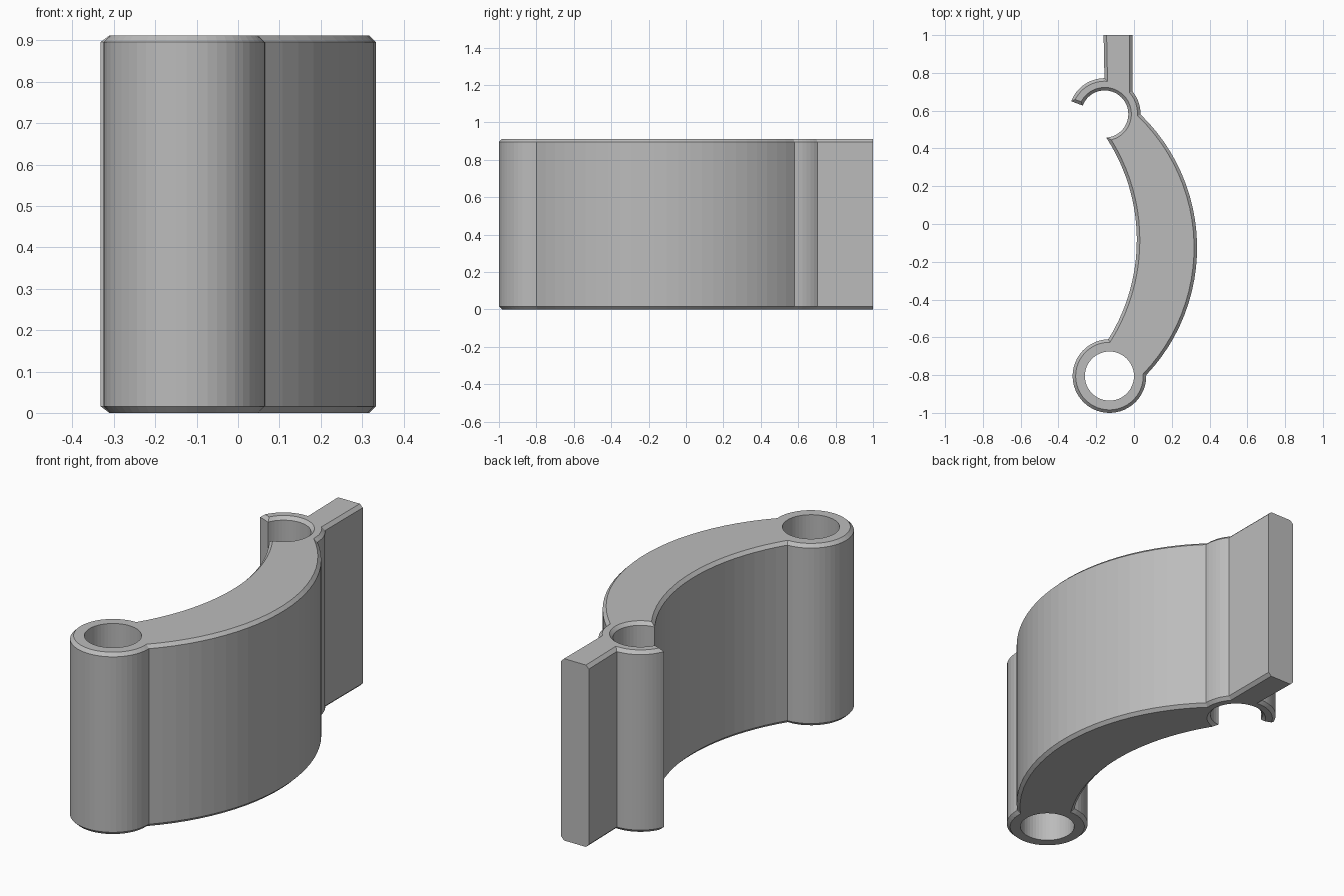
import bpy
import bmesh
from math import atan2, cos, sin, pi, radians
from mathutils import Vector
from mathutils.geometry import (intersect_sphere_sphere_2d,
                                intersect_line_sphere_2d,
                                intersect_line_line_2d)

if "Cube" in bpy.data.objects:
    bpy.data.objects.remove(bpy.data.objects["Cube"])

HEIGHT, CHAMFER = 0.912, 0.016
RING, RING_R, BORE_R = Vector((-0.13, -0.805)), 0.195, 0.13
HOOK, HOOK_R, SOCKET_R = Vector((-0.155, 0.582)), 0.19, 0.125
BACK, BACK_R = Vector((-0.646, -0.125)), 0.98      # convex side of the blade
BELLY, BELLY_R = Vector((-0.975, -0.085)), 0.99    # concave side of the blade


def nearest(points, hint):
    return min((p for p in points if p), key=lambda p: (p - Vector(hint)).length)


def circles(c1, r1, c2, r2, hint):
    return nearest(intersect_sphere_sphere_2d(c1, r1, c2, r2), hint)


def line_circle(line, c, r, hint):
    return nearest(intersect_line_sphere_2d(*line, c, r, False), hint)


def arc(c, start, end, count, ccw=True):
    """Points from start towards end around c, leaving out the end."""
    a, b = (atan2(p.y - c.y, p.x - c.x) for p in (start, end))
    sweep = (b - a) % (2 * pi) if ccw else -((a - b) % (2 * pi))
    r = (start - c).length
    return [c + r * Vector((cos(a + sweep * i / count), sin(a + sweep * i / count)))
            for i in range(count)]


def outline(d):
    """Arm outline, moved inward by d everywhere except at the stem end."""
    stem_r = (Vector((-0.008 - d, 0.6)), Vector((-0.008 - d, 1)))
    stem_l = (Vector((-0.153 + d, 0.6)), Vector((-0.161 + d, 1)))
    ray = Vector((cos(radians(159)), sin(radians(159))))
    shift = Vector((ray.y, -ray.x)) * d
    cut = (HOOK + shift, HOOK + ray + shift)

    ring_top = circles(RING, RING_R - d, BELLY, BELLY_R + d, (-0.13, -0.61))
    ring_side = circles(RING, RING_R - d, BACK, BACK_R - d, (0.06, -0.8))
    hook_side = circles(HOOK, HOOK_R - d, BACK, BACK_R - d, (0.03, 0.58))
    base_r = line_circle(stem_r, HOOK, HOOK_R - d, (0, 0.7))
    base_l = line_circle(stem_l, HOOK, HOOK_R - d, (-0.15, 0.77))
    lip_out = line_circle(cut, HOOK, HOOK_R - d, (-0.33, 0.65))
    lip_in = line_circle(cut, HOOK, SOCKET_R + d, (-0.27, 0.62))
    tip = circles(HOOK, SOCKET_R + d, BELLY, BELLY_R + d, (-0.15, 0.46))

    return (arc(RING, ring_top, ring_side, 36)
            + arc(BACK, ring_side, hook_side, 24)
            + arc(HOOK, hook_side, base_r, 6)
            + [base_r, stem_r[1], stem_l[1]]
            + arc(HOOK, base_l, lip_out, 12)
            + [lip_out]
            + arc(HOOK, lip_in, tip, 32, ccw=False)
            + arc(BELLY, tip, ring_top, 20, ccw=False))


def add_loop(bm, points, z):
    verts = [bm.verts.new((p.x, p.y, z)) for p in points]
    edges = [bm.edges.new((v, verts[i - 1])) for i, v in enumerate(verts)]
    return verts, edges


def loft(bm, loops):
    for (low, _), (high, _) in zip(loops, loops[1:]):
        for i in range(len(low)):
            bm.faces.new((low[i - 1], low[i], high[i], high[i - 1]))


# One continuous wall with chamfered rims
bm = bmesh.new()
full, small = outline(0), outline(CHAMFER)
wall = [add_loop(bm, pts, z) for pts, z in (
    (small, 0), (full, CHAMFER), (full, HEIGHT - CHAMFER), (small, HEIGHT))]
loft(bm, wall)

# Round bore through the closed ring
east = RING + Vector((BORE_R, 0))
circle = [RING + BORE_R * Vector((cos(2 * pi * i / 48), sin(2 * pi * i / 48)))
          for i in range(48)]
bore = [add_loop(bm, circle, z) for z in (0, HEIGHT)]
loft(bm, bore)

# Flat top and bottom around the bore
for rim, hole, up in ((wall[0], bore[0], -1), (wall[-1], bore[-1], 1)):
    bmesh.ops.triangle_fill(bm, edges=rim[1] + hole[1], use_beauty=True,
                            normal=(0, 0, up))
bmesh.ops.recalc_face_normals(bm, faces=bm.faces)

mesh = bpy.data.meshes.new("hinge_arm")
bm.to_mesh(mesh)
bm.free()
arm = bpy.data.objects.new("hinge_arm", mesh)
bpy.context.scene.collection.objects.link(arm)

# Plain grey
grey = bpy.data.materials.new("plain_grey")
grey.use_nodes = True
grey.diffuse_color = (0.5, 0.5, 0.5, 1)
grey.node_tree.nodes["Principled BSDF"].inputs["Base Color"].default_value = (0.5, 0.5, 0.5, 1)
mesh.materials.append(grey)
